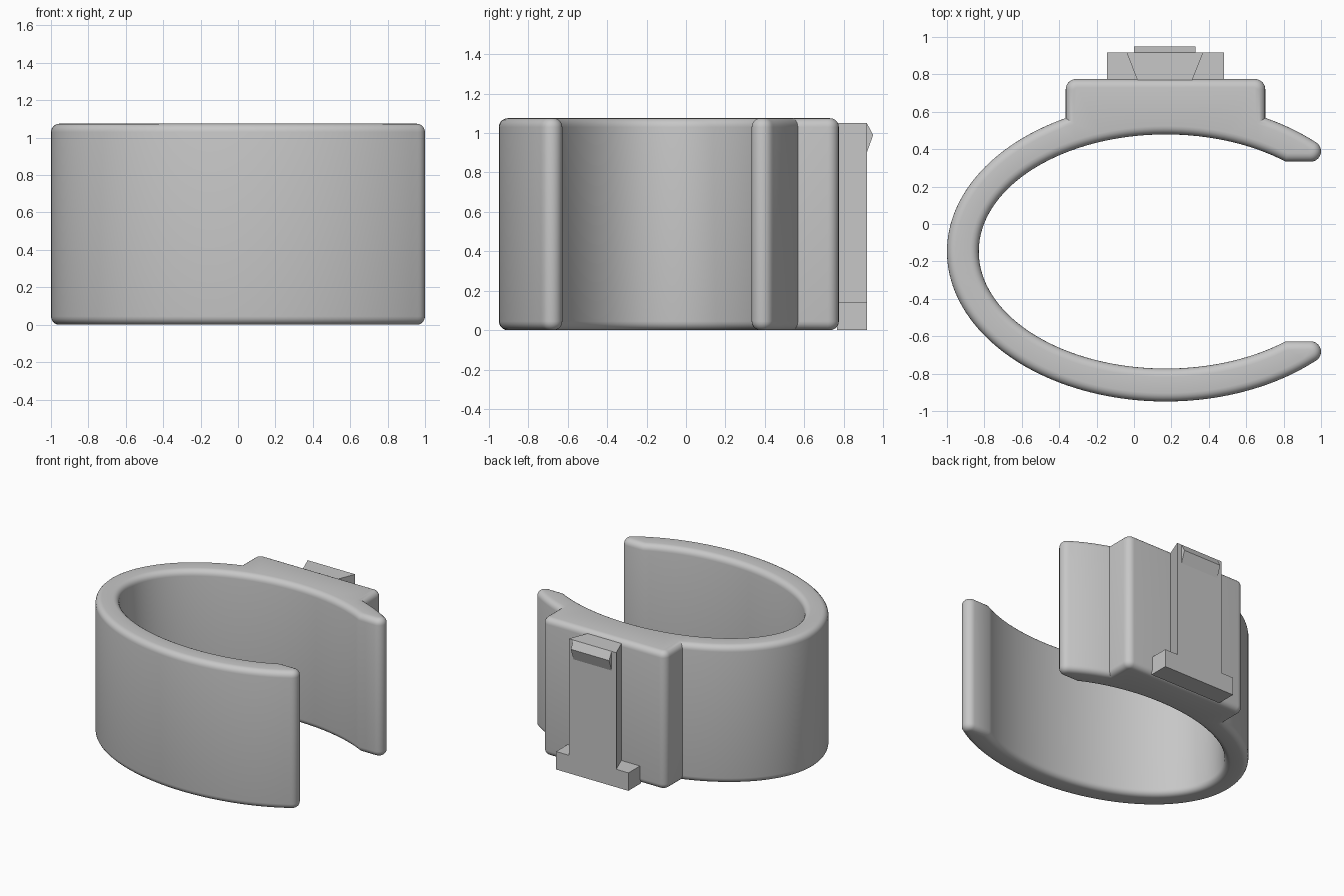
import bpy, bmesh, math
from mathutils import Vector
from mathutils.geometry import delaunay_2d_cdt

if "Cube" in bpy.data.objects:
    bpy.data.objects.remove(bpy.data.objects["Cube"])

grey = bpy.data.materials.new("mid_grey")
grey.diffuse_color = (0.57, 0.57, 0.57, 1)
grey.use_nodes = True
grey.node_tree.nodes["Principled BSDF"].inputs["Base Color"].default_value = grey.diffuse_color

CX, CY = 0.17, -0.147          # centre of the oval band
OUT, INN = (1.17, 0.802), (1.0, 0.626)
H, R = 1.075, 0.045            # band height and edge rounding


def finish(name, bm, smooth=False):
    bmesh.ops.recalc_face_normals(bm, faces=bm.faces)
    me = bpy.data.meshes.new(name)
    bm.to_mesh(me)
    bm.free()
    me.materials.append(grey)
    ob = bpy.data.objects.new(name, me)
    bpy.context.collection.objects.link(ob)
    if smooth:
        bpy.context.view_layer.objects.active = ob
        ob.select_set(True)
        bpy.ops.object.shade_smooth_by_angle(angle=math.radians(30))
        ob.select_set(False)
    return ob


def arc(cx, cy, rx, ry, a0, a1, n):
    return [Vector((cx + rx * math.cos(a0 + (a1 - a0) * i / n),
                    cy + ry * math.sin(a0 + (a1 - a0) * i / n))) for i in range(n + 1)]


def oval(size, a0, a1, n):
    return arc(CX, CY, *size, a0, a1, n)


def angle_at(size, x):
    return math.acos((x - CX) / size[0])


def inset(pts, d):
    """Move a counter-clockwise outline inward by d with mitred corners."""
    res = []
    for i, p in enumerate(pts):
        a = (p - pts[i - 1]).normalized()
        b = (pts[(i + 1) % len(pts)] - p).normalized()
        na, nb = Vector((-a.y, a.x)), Vector((-b.y, b.x))
        res.append(p + (na + nb) * d / (1 + na.dot(nb)))
    return res


def cap(bm, pts, z):
    """Fill a concave outline with triangles that stay inside it."""
    n = len(pts)
    edges = [(i, (i + 1) % n) for i in range(n)]
    co, _, tris, *_ = delaunay_2d_cdt(pts, edges, [], 1, 1e-6)
    vs = [bm.verts.new((p.x, p.y, z)) for p in co]
    for t in tris:
        bm.faces.new([vs[i] for i in t])


def prism(name, pts, axis, lo, hi):
    """Extrude an outline along x (outline is y, z) or z (outline is x, y)."""
    bm = bmesh.new()
    place = (lambda p, h: (h, p[0], p[1])) if axis == "x" else (lambda p, h: (p[0], p[1], h))
    rings = [[bm.verts.new(place(p, h)) for p in pts] for h in (lo, hi)]
    for r in rings:
        bm.faces.new(r)
    for i in range(len(pts)):
        bm.faces.new((rings[0][i - 1], rings[0][i], rings[1][i], rings[1][i - 1]))
    return finish(name, bm)


# Outline of the open oval band with its rounded tips and rear mounting block
q = math.pi / 2
tip = arc(0.944, 0.389, 0.056, 0.056, -q, math.radians(57), 10)
low_tip = [Vector((p.x, 2 * CY - p.y)) for p in reversed(tip)]
t_tip = angle_at(OUT, 0.962)
t_in = angle_at(INN, 0.81)
outline = tip
outline += oval(OUT, t_tip, angle_at(OUT, 0.702), 10)
outline += arc(0.647, 0.72, 0.055, 0.055, 0, q, 6)
outline += arc(-0.31, 0.72, 0.055, 0.055, q, 2 * q, 6)
outline += oval(OUT, angle_at(OUT, -0.365), 4 * q - t_tip, 90)
outline += low_tip
outline += oval(INN, 4 * q - t_in, t_in, 96)

# Band: stacked outlines with rounded upper and lower edges
steps = [i * q / 5 for i in range(6)]
levels = [(R * (1 - math.sin(a)), R * (1 - math.cos(a))) for a in steps]
levels += [(d, H - z) for d, z in reversed(levels)]
bm = bmesh.new()
rings = [[bm.verts.new((p.x, p.y, z)) for p in inset(outline, d)] for d, z in levels]
for r0, r1 in zip(rings, rings[1:]):
    for i in range(len(r0)):
        bm.faces.new((r0[i - 1], r0[i], r1[i], r1[i - 1]))
cap(bm, inset(outline, R), 0)
cap(bm, inset(outline, R), H)
bmesh.ops.remove_doubles(bm, verts=bm.verts, dist=1e-5)
finish("oval_band", bm, smooth=True)

# Dovetail rail, foot stop and snap hook on the rear block
prism("dovetail_rail", [(0.02, 0.765), (0.31, 0.765), (0.37, 0.917), (-0.04, 0.917)], "z", 0, 1.05)
prism("foot_stop", [(-0.145, 0.765), (0.48, 0.765), (0.48, 0.917), (-0.145, 0.917)], "z", 0, 0.14)
prism("snap_hook", [(0.91, 1.05), (0.917, 1.05), (0.949, 0.99), (0.917, 0.90), (0.91, 0.90)], "x", 0.0, 0.33)
